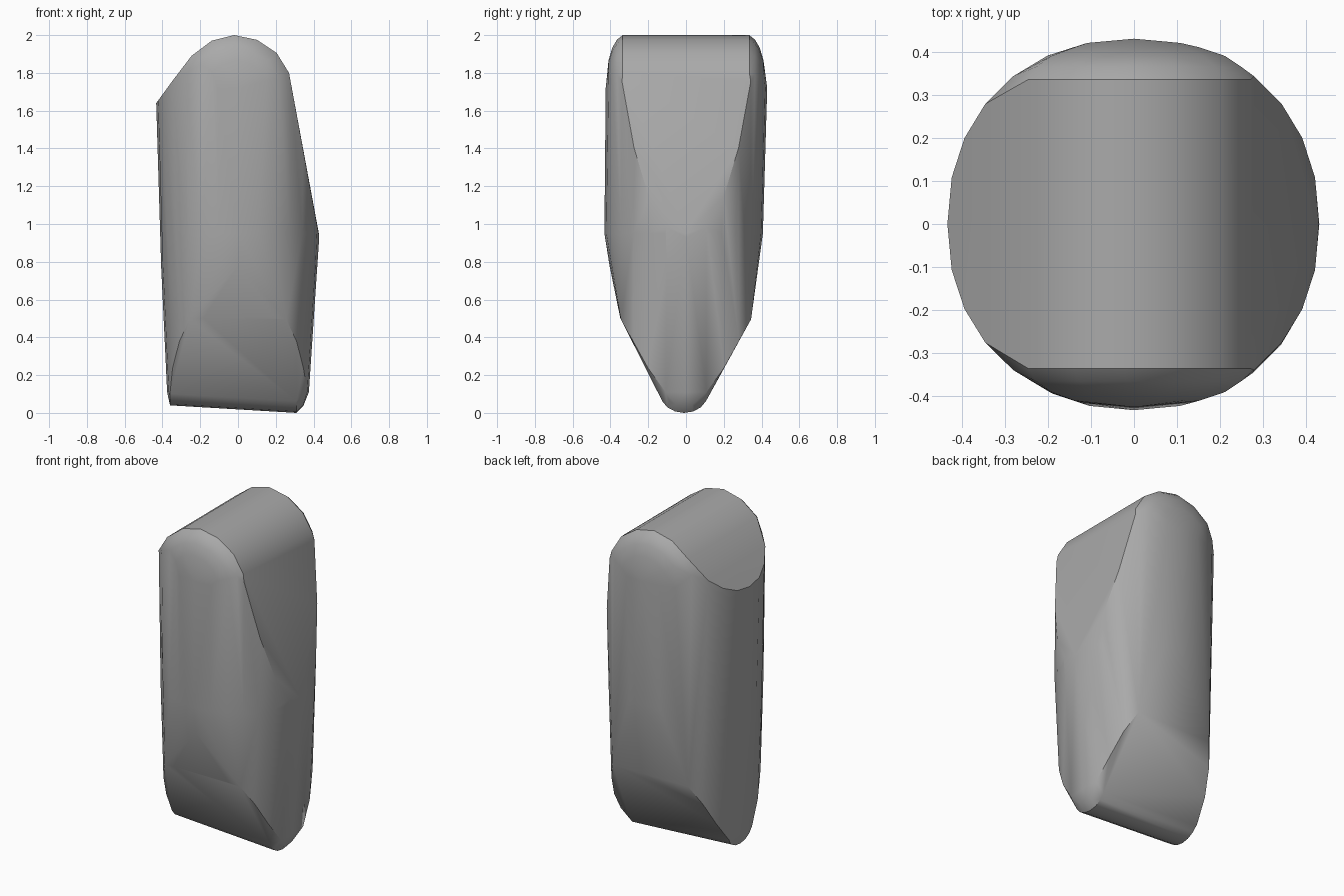
import bpy, bmesh, math

if "Cube" in bpy.data.objects:
    bpy.data.objects.remove(bpy.data.objects["Cube"], do_unlink=True)

SEGMENTS = 28


def lerp(a, b, t):
    return a + (b - a) * t


def rim(left, right, front, back):
    """Slightly squared oval outline with its own reach on each side."""
    points = []
    for i in range(SEGMENTS):
        a = 2 * math.pi * i / SEGMENTS
        c, s = math.cos(a), math.sin(a)
        x = math.copysign(abs(c) ** 0.92, c) * (right if c > 0 else left)
        y = math.copysign(abs(s) ** 0.92, s) * (back if s > 0 else front)
        points.append((x, y))
    return points


points = []

# Upper rim, cut by one steep and one shallow slanted plane
for x, y in rim(0.433, 0.43, 0.425, 0.43):
    if x > 0.27:
        z = lerp(1.80, 0.93, (x - 0.27) / 0.16)
    elif x < -0.25:
        z = lerp(1.89, 1.64, (-0.25 - x) / 0.183)
        z = min(z, 1.80)
    else:
        z = 1.72
    points.append((x, y, z))

# Middle of the body
for x, y in rim(0.413, 0.428, 0.432, 0.407):
    points.append((x, y, 0.95))
for x, y in rim(0.407, 0.42, 0.405, 0.382):
    points.append((x, y, 0.78))

# Rounded crown running front to back
arch = [(-0.246, 1.89), (-0.14, 1.97), (-0.02, 2.0),
        (0.10, 1.975), (0.205, 1.905), (0.27, 1.80)]
for reach, scale in ((0.335, 1.0), (0.365, 0.92), (0.39, 0.78), (0.41, 0.56)):
    for x, z in arch:
        for side in (-1, 1):
            points.append((x * scale, side * reach, 1.70 + (z - 1.70) * scale))

# Lower rim, cut into a wedge by two sloping planes
for x, y in rim(0.395, 0.395, 0.432, 0.432):
    y = max(-0.348, min(0.345, y))
    t = max(0, (abs(y) - 0.13) / 0.217)
    x *= lerp(0.95, 1.0, t)
    points.append((x, y, lerp(0.11, 0.50, t)))

# Rounded nose along the bottom
for x, lift, width in ((-0.36, 0.04, 0.125), (0.31, 0.0, 0.125),
                       (0.345, 0.035, 0.11), (0.37, 0.11, 0.07)):
    for i in range(9):
        a = math.pi * i / 8
        points.append((x, -0.01 + width * math.cos(a),
                       lift + 0.10 * (1 - math.sin(a))))

# Wrap everything in one convex skin
bm = bmesh.new()
for p in points:
    bm.verts.new(p)
bmesh.ops.remove_doubles(bm, verts=bm.verts, dist=0.004)
hull = bmesh.ops.convex_hull(bm, input=bm.verts)
loose = [v for v in bm.verts if not v.link_faces]
bmesh.ops.delete(bm, geom=loose, context='VERTS')
bmesh.ops.dissolve_limit(bm, angle_limit=math.radians(1),
                         verts=bm.verts, edges=bm.edges)
bmesh.ops.recalc_face_normals(bm, faces=bm.faces)
mesh = bpy.data.meshes.new("stone_body")
bm.to_mesh(mesh)
bm.free()

body = bpy.data.objects.new("stone_body", mesh)
bpy.context.collection.objects.link(body)

# Plain grey finish
grey = bpy.data.materials.new("plain_grey")
grey.use_nodes = True
colour = (0.4, 0.4, 0.4, 1)
grey.diffuse_color = colour
grey.node_tree.nodes["Principled BSDF"].inputs["Base Color"].default_value = colour
mesh.materials.append(grey)

bpy.ops.object.select_all(action='DESELECT')
body.select_set(True)
bpy.context.view_layer.objects.active = body
bpy.ops.object.shade_smooth_by_angle(angle=math.radians(30))
